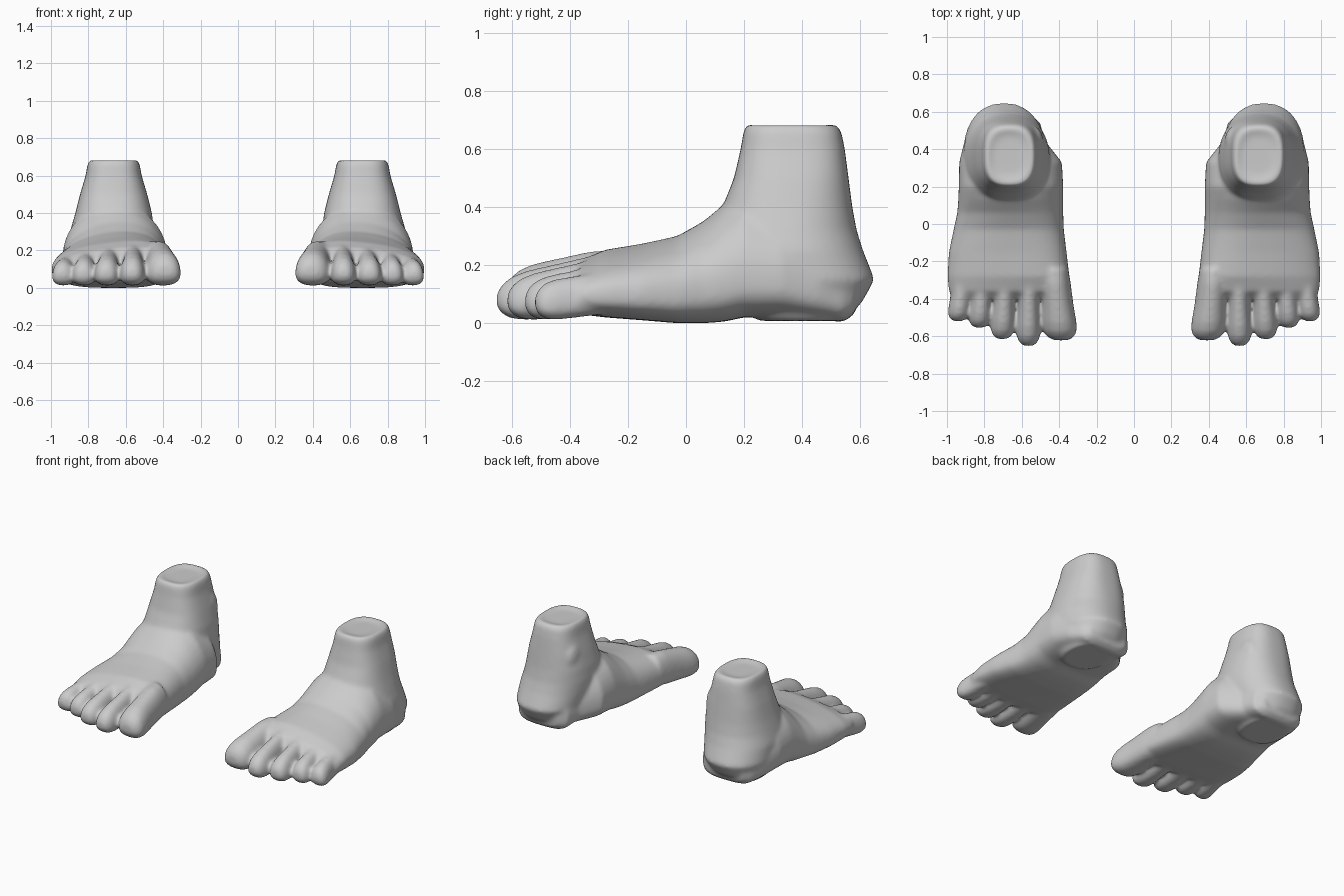
import bpy, bmesh
from math import sin, cos, pi, copysign
from mathutils import Matrix

if "Cube" in bpy.data.objects:
    bpy.data.objects.remove(bpy.data.objects["Cube"])

N = 40

def spow(v, e):
    return copysign(abs(v) ** e, v)

def loft(bm, rings):
    # skin a closed tube through rings of points and cap both ends
    loops = [[bm.verts.new(p) for p in r] for r in rings]
    faces = []
    for a, b in zip(loops, loops[1:]):
        for i in range(N):
            j = (i + 1) % N
            faces.append(bm.faces.new((a[i], a[j], b[j], b[i])))
    faces.append(bm.faces.new(loops[0][::-1]))
    faces.append(bm.faces.new(loops[-1]))
    bmesh.ops.recalc_face_normals(bm, faces=faces)

def ring_y(y, xi, xo, zb, zt, skew=0.0, e=0.8, e_low=0.62):
    # upright cross-section; the top leans down towards the outer side
    pts = []
    zm = zb + (zt - zb) * 0.35
    for i in range(N):
        t = 2 * pi * i / N
        k = e if sin(t) > 0 else e_low
        u, v = spow(cos(t), k), spow(sin(t), k)
        h = (zt - zm) * (1 - skew * u) if v > 0 else zm - zb
        pts.append(((xi + xo) / 2 + (xo - xi) / 2 * u, y, zm + h * v))
    return pts

def ring_z(z, xi, xo, yf, yb, e=0.72):
    # level cross-section
    return [((xi + xo) / 2 + (xo - xi) / 2 * spow(cos(2 * pi * i / N), e),
             (yf + yb) / 2 + (yb - yf) / 2 * spow(sin(2 * pi * i / N), e), z)
            for i in range(N)]

# sole and instep: y, inner x, outer x, bottom, top, lean, roundness
BODY = [(-0.40, .37, .965, .05, .16, .2, .8), (-0.36, .345, .99, .03, .21, .25, .8),
        (-0.28, .345, .998, .02, .245, .25, .8), (-0.15, .36, .99, .01, .268, .2, .82),
        (-0.03, .375, .965, .0, .297, .15, .88), (0.06, .378, .945, .0, .35, .1, .95),
        (0.13, .378, .94, .005, .41, .03, 1), (0.20, .378, .937, .02, .45, 0, 1),
        (0.33, .385, .935, .025, .42, 0, 1), (0.45, .48, .905, .015, .33, 0, .9),
        (0.54, .50, .865, .003, .25, 0, .8), (0.58, .55, .83, .03, .2, 0, .8)]

# ankle and heel: z, inner x, outer x, front y, back y, roundness
LEG = [(.008, .57, .84, .25, .54, .8), (.07, .52, .885, .18, .605, .85),
       (.15, .48, .91, .13, .65, .9), (.25, .455, .912, .08, .61, .9),
       (.32, .45, .893, .09, .588, .88), (.40, .46, .87, .125, .573, .82),
       (.50, .485, .845, .165, .56, .76), (.60, .515, .815, .188, .547, .72),
       (.66, .525, .805, .198, .535, .72), (.688, .54, .79, .21, .515, .72),
       (.672, .58, .75, .26, .47, .8)]

# toes: base x, tip x, tip y, width, base top z, tip top z
TOES = [(.43, .39, -.622, .186, .275, .18), (.56, .565, -.652, .13, .26, .155),
        (.685, .705, -.616, .13, .245, .15), (.805, .828, -.555, .12, .22, .145),
        (.91, .942, -.52, .118, .19, .14)]

# along the toe: fraction, width scale, height scale
TOE_SHAPE = [(0, .85, .8), (.2, .9, .95), (.5, .93, .98), (.75, 1, 1),
             (.88, .96, .9), (.96, .74, .65), (1, .4, .3)]

def toe(bm, x0, x1, y1, w, z0, z1):
    rings = []
    y0 = -0.24
    for s, kw, kh in TOE_SHAPE:
        x, y = x0 + (x1 - x0) * s, y0 + (y1 - y0) * s
        top, bot = z0 + (z1 - z0) * s, 0.03 - 0.025 * s
        mid, half = (top + bot) / 2, (top - bot) / 2 * kh
        rings.append(ring_y(y, x - w * kw / 2, x + w * kw / 2, mid - half, mid + half, 0, .95, .8))
    loft(bm, rings)

def foot(name, side):
    bm = bmesh.new()
    loft(bm, [ring_y(*b) for b in BODY])
    loft(bm, [ring_z(*l) for l in LEG])
    for t in TOES:
        toe(bm, *t)
    # inner ankle bone
    bmesh.ops.create_uvsphere(bm, u_segments=20, v_segments=12, radius=1,
        matrix=Matrix.Translation((.53, .44, .47)) @ Matrix.Diagonal((.045, .08, .1, 1)))
    if side < 0:
        bmesh.ops.scale(bm, vec=(-1, 1, 1), verts=bm.verts)
        bmesh.ops.reverse_faces(bm, faces=bm.faces)
    me = bpy.data.meshes.new(name)
    bm.to_mesh(me)
    bm.free()
    ob = bpy.data.objects.new(name, me)
    bpy.context.collection.objects.link(ob)
    # fuse the parts into one skin and soften the joins
    r = ob.modifiers.new("fuse", 'REMESH')
    r.mode = 'VOXEL'
    r.voxel_size = 0.01
    r.use_smooth_shade = True
    s = ob.modifiers.new("soften", 'SMOOTH')
    s.factor = 0.5
    s.iterations = 20

foot("left_foot", 1)
foot("right_foot", -1)
